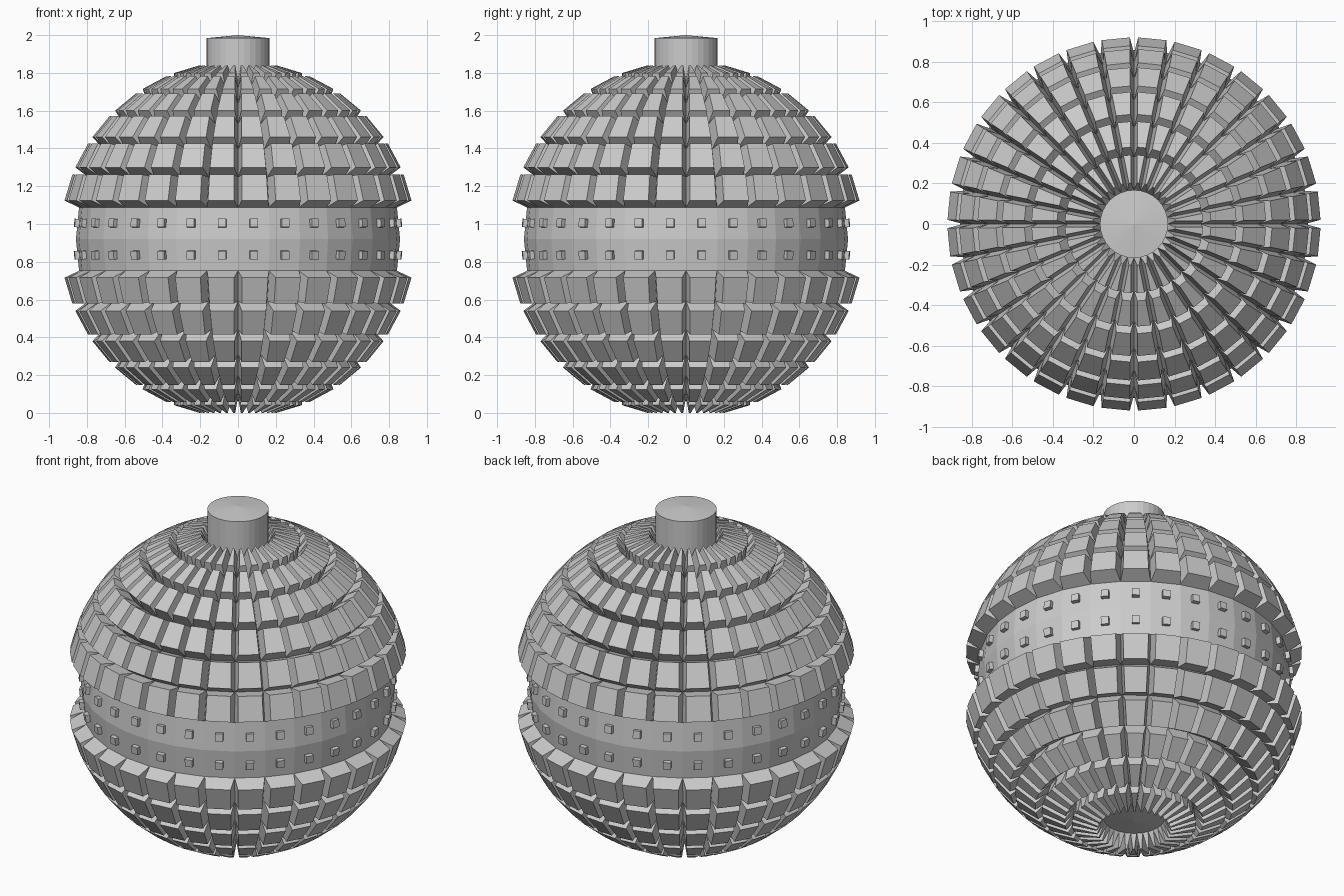
import bpy, bmesh, math
from mathutils import Matrix

if "Cube" in bpy.data.objects:
    bpy.data.objects.remove(bpy.data.objects["Cube"])

R, CZ, SEG = 0.858, 0.921, 32      # ball radius, centre height, sides
STEP = math.pi / 16                # latitude step of one ring


def finish(bm, name):
    bmesh.ops.recalc_face_normals(bm, faces=bm.faces)
    mesh = bpy.data.meshes.new(name)
    bm.to_mesh(mesh)
    bm.free()
    obj = bpy.data.objects.new(name, mesh)
    bpy.context.collection.objects.link(obj)
    return obj


# Ball: rings of raised tapered blocks, plain belt with small studs
bm = bmesh.new()
bmesh.ops.create_uvsphere(bm, u_segments=SEG, v_segments=16, radius=R)
bm.normal_update()
belt, blocks = [], []
for f in bm.faces:
    lat = abs(math.asin(f.calc_center_median().normalized().z))
    if lat < STEP:
        belt.append(f)
    elif len(f.verts) == 4:
        blocks.append(f)
bmesh.ops.inset_individual(bm, faces=belt, thickness=0.062, use_even_offset=True)
bmesh.ops.inset_individual(bm, faces=belt, thickness=0.0, depth=0.024)
bmesh.ops.inset_individual(bm, faces=blocks, thickness=0.0125, depth=0.086,
                           use_even_offset=True)
bmesh.ops.translate(bm, verts=bm.verts, vec=(0, 0, CZ))
low = min(v.co.z for v in bm.verts)
bmesh.ops.translate(bm, verts=bm.verts, vec=(0, 0, -low))
finish(bm, "block_ball")

# Cap: short cylinder with a slightly domed top
rim_z, base_z = 1.984, CZ + R * math.cos(STEP) - 0.005
bm = bmesh.new()
bmesh.ops.create_cone(bm, cap_ends=True, segments=SEG, radius1=R * math.sin(STEP),
                      radius2=R * math.sin(STEP), depth=rim_z - base_z,
                      matrix=Matrix.Translation((0, 0, (rim_z + base_z) / 2))
                      @ Matrix.Rotation(0, 4, 'Z'))
bm.normal_update()
top = [f for f in bm.faces if f.normal.z > 0.9]
for v in bmesh.ops.poke(bm, faces=top)["verts"]:
    v.co.z = 2.0
finish(bm, "cap")
